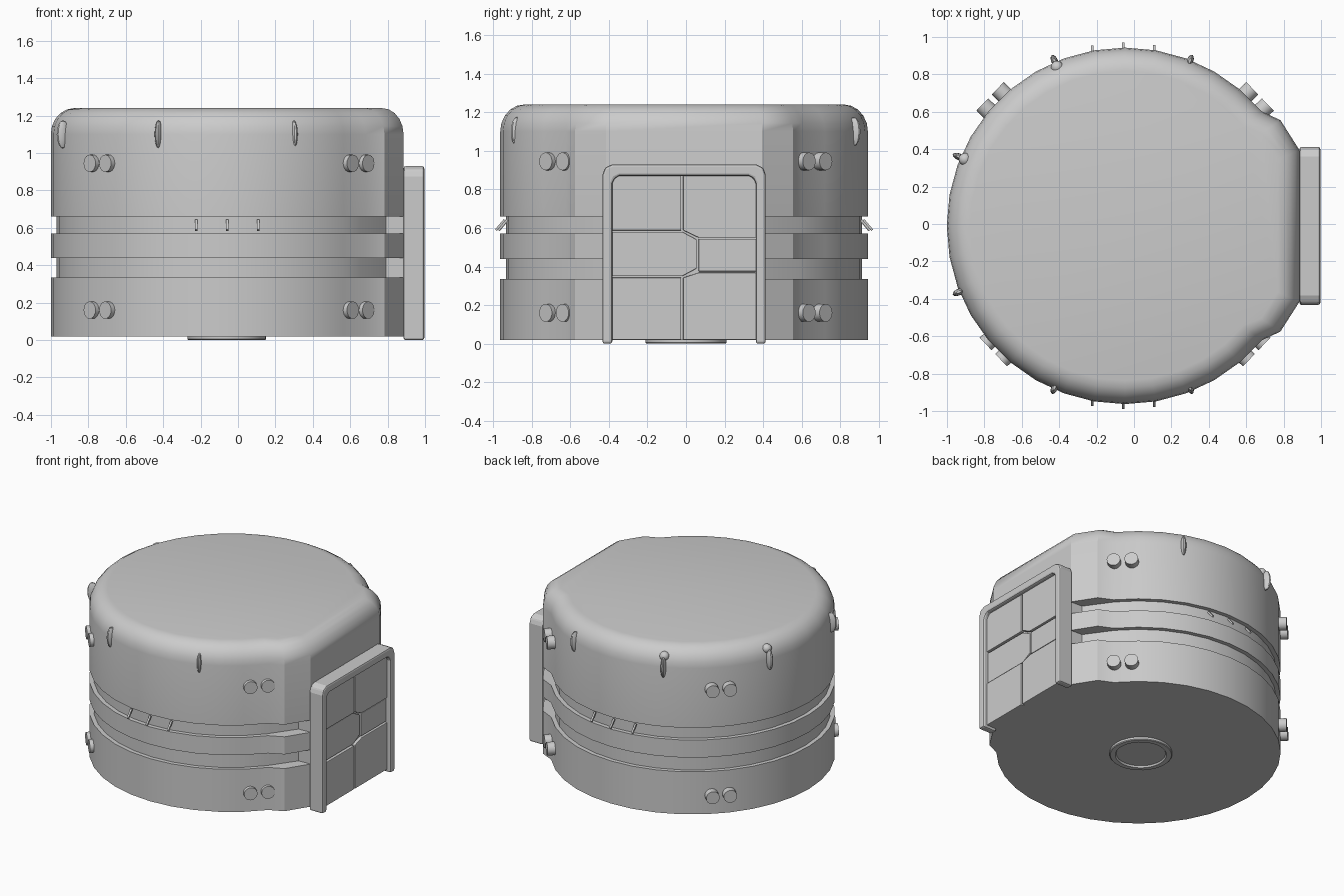
import bpy, bmesh, math
from mathutils import Vector, Matrix

if "Cube" in bpy.data.objects:
    bpy.data.objects.remove(bpy.data.objects["Cube"])

CX, CY, R = -0.048, -0.01, 0.953


def finish(name, bm, bevel=0.0, smooth=True):
    bmesh.ops.remove_doubles(bm, verts=bm.verts, dist=1e-5)
    bmesh.ops.recalc_face_normals(bm, faces=bm.faces)
    me = bpy.data.meshes.new(name)
    bm.to_mesh(me)
    bm.free()
    ob = bpy.data.objects.new(name, me)
    bpy.context.collection.objects.link(ob)
    if bevel:
        m = ob.modifiers.new("bevel", 'BEVEL')
        m.width, m.segments, m.limit_method = bevel, 2, 'ANGLE'
    if smooth:
        bpy.ops.object.select_all(action='DESELECT')
        ob.select_set(True)
        bpy.context.view_layer.objects.active = ob
        bpy.ops.object.shade_smooth_by_angle(angle=math.radians(30))
    return ob


def loft(name, rings):
    bm = bmesh.new()
    loops = [[bm.verts.new(p) for p in ring] for ring in rings]
    n = len(loops[0])
    for a, b in zip(loops, loops[1:]):
        for i in range(n):
            j = (i + 1) % n
            bm.faces.new((a[i], a[j], b[j], b[i]))
    bm.faces.new(loops[0][::-1])
    bm.faces.new(loops[-1])
    return finish(name, bm)


def prism(name, pts, x0, x1, bevel=0.0):
    """Extrude a (y, z) outline along x."""
    bm = bmesh.new()
    f = bm.faces.new([bm.verts.new((x0, y, z)) for y, z in pts])
    new = bmesh.ops.extrude_face_region(bm, geom=[f])['geom']
    bmesh.ops.translate(bm, vec=(x1 - x0, 0, 0),
                        verts=[v for v in new if isinstance(v, bmesh.types.BMVert)])
    return finish(name, bm, bevel, False)


# Drum outline: round, with flared shoulders meeting a flat door side
def outline(z, inset=0.0, groove=False):
    r = R - (0.03 if groove else inset)
    arc = [(r * math.cos(math.radians(a)), r * math.sin(math.radians(a)))
           for a in range(40, 321, 10)]
    if groove:
        flare = [(0.838, 0.41), (0.933, 0.405)]
    else:
        flare = [(0.831, 0.565), (0.933, 0.405)]
        flare = [tuple(Vector(p) * (1 - inset / Vector(p).length)) for p in flare]
    pts = arc + [(x, -y) for x, y in flare] + flare[::-1]
    return [(x + CX, y + CY, z) for x, y in pts]


# Drum body with two grooves and a rounded top edge
rings = [outline(0.02)]
for lo, hi in ((0.335, 0.44), (0.57, 0.66)):
    rings += [outline(lo), outline(lo, groove=True), outline(hi, groove=True), outline(hi)]
for i in range(6):
    t = math.radians(18 * i)
    rings.append(outline(1.10 + 0.14 * math.sin(t), 0.125 * (1 - math.cos(t))))
loft("drum_body", rings)


# Base ring under the drum
def circle(r, z):
    return [(-0.06 + r * math.cos(k * math.tau / 32), r * math.sin(k * math.tau / 32), z)
            for k in range(32)]


loft("base_ring", [circle(0.21, 0.03), circle(0.21, 0.005), circle(0.205, 0),
                   circle(0.172, 0), circle(0.165, 0.012)])

# Door frame
half = [(0.423, 0), (0.423, 0.875), (0.41, 0.913), (0.372, 0.93)]
inner = [(0.335, 0.87), (0.36, 0.857), (0.372, 0.83), (0.372, 0)]
shape = half + [(-y, z) for y, z in half[::-1]]
shape += [(-y, z) for y, z in inner[::-1]] + inner
prism("door_frame", [(y + CY, z) for y, z in shape], 0.885, 0.996, 0.012)

# Door leaves: backing, stepped halves and interlocking centre tongue
L, Rt, B, T, g = -0.385, 0.365, 0.02, 0.872, 0.005
prism("door_backing", [(L, B), (Rt, B), (Rt, T), (L, T)], 0.80, 0.945)
prism("door_tongue", [(L, 0.35), (-0.02, 0.35), (0.055, 0.39), (0.055, 0.54),
                      (-0.02, 0.58), (L, 0.58)], 0.94, 0.957, 0.004)
prism("door_upper_left", [(L, 0.587), (-0.02 - g, 0.587), (-0.02 - g, T), (L, T)],
      0.94, 0.967, 0.004)
prism("door_lower_left", [(L, B), (-0.02 - g, B), (-0.02 - g, 0.343), (L, 0.343)],
      0.94, 0.967, 0.004)
prism("door_upper_right", [(-0.02 + g, 0.588), (0.065, 0.55), (Rt, 0.55), (Rt, T),
                           (-0.02 + g, T)], 0.94, 0.967, 0.004)
prism("door_middle_right", [(0.065, 0.375), (Rt, 0.375), (Rt, 0.543), (0.065, 0.543)],
      0.94, 0.96, 0.004)
prism("door_lower_right", [(-0.02 + g, B), (Rt, B), (Rt, 0.368), (0.065, 0.368),
                           (-0.02 + g, 0.342)], 0.94, 0.967, 0.004)

# Paired round studs at four corners and two heights
for sx in (-1, 1):
    for sy in (-1, 1):
        d = Vector((0.72 * sx, 0.69 * sy, 0)).normalized()
        t = Vector((-d.y, d.x, 0))
        reach = 1.0 if sy > 0 else 0.975
        for z in (0.16, 0.945):
            for o in (-0.06, 0.06):
                bm = bmesh.new()
                pos = Vector((CX, CY, z)) + d * (reach - 0.06) + t * o
                bmesh.ops.create_cone(
                    bm, cap_ends=True, segments=20, radius1=0.046, radius2=0.046, depth=0.12,
                    matrix=Matrix.Translation(pos) @ d.to_track_quat('Z', 'Y').to_matrix().to_4x4())
                finish("stud", bm)

# Slim pods around the shoulder, with small knobs on the rear left
for k in range(8):
    a = math.radians(22.5 + 45 * k)
    d = Vector((math.cos(a), math.sin(a), 0))
    pos = Vector((CX - 0.015, CY + 0.008, 1.10)) + d * 0.945
    parts = [("shoulder_pod", pos, (0.036, 0.018, 0.075))]
    if k in (2, 3):
        parts.append(("shoulder_knob", pos - d * 0.035 + Vector((0, 0, 0.07)), (0.034, 0.034, 0.032)))
    for name, p, s in parts:
        bm = bmesh.new()
        bmesh.ops.create_uvsphere(
            bm, u_segments=12, v_segments=8, radius=1,
            matrix=Matrix.Translation(p) @ Matrix.Rotation(a, 4, 'Z') @ Matrix.Diagonal((*s, 1)))
        finish(name, bm)

# Slanted fins in the upper groove, front and back
for sy in (-1, 1):
    for x in (-0.223, -0.057, 0.108):
        bm = bmesh.new()
        y = CY + sy * math.sqrt(R * R - (x - CX) ** 2)
        bmesh.ops.create_cube(
            bm, size=1, matrix=Matrix.Translation((x, y, 0.615))
            @ Matrix.Rotation(sy * math.radians(40), 4, 'X') @ Matrix.Diagonal((0.013, 0.012, 0.07, 1)))
        finish("groove_fin", bm, smooth=False)
